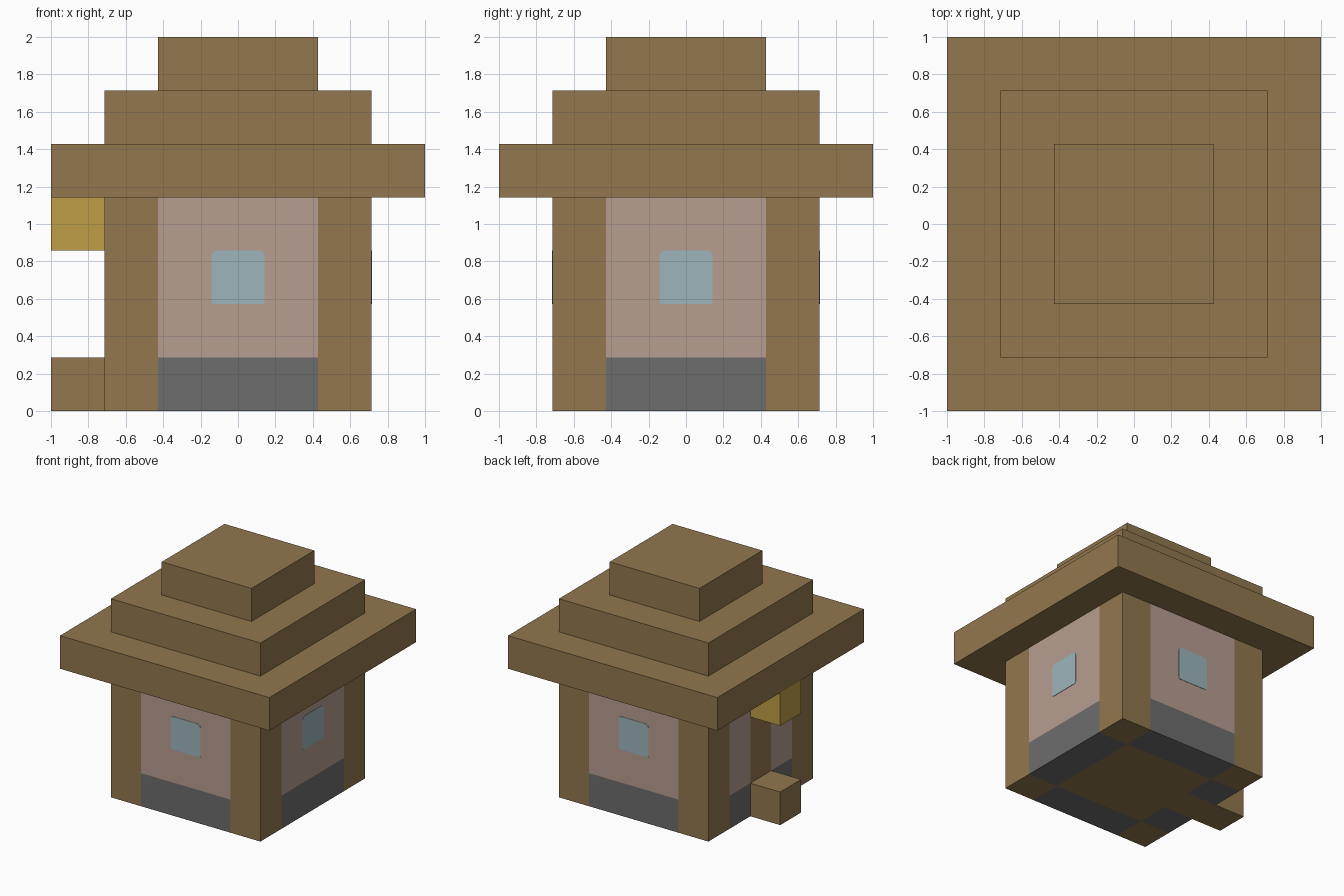
import bpy, bmesh, math
from mathutils import Matrix, Vector

if "Cube" in bpy.data.objects:
    bpy.data.objects.remove(bpy.data.objects["Cube"], do_unlink=True)

U = 2 / 7  # one building block


def material(name, rgb):
    linear = [((c / 255 + 0.055) / 1.055) ** 2.4 for c in rgb] + [1]
    mat = bpy.data.materials.new(name)
    mat.use_nodes = True
    mat.diffuse_color = linear
    mat.node_tree.nodes["Principled BSDF"].inputs["Base Color"].default_value = linear
    return mat


wood = material("wood brown", (146, 119, 78))
plaster = material("plaster pink", (183, 157, 144))
stone = material("stone grey", (109, 109, 109))
glass = material("window blue", (156, 181, 188))
glow = material("lantern yellow", (190, 157, 70))


def block(name, center, size, mat, turn=0, rounded=False):
    """Box measured in blocks, turned about z; rounded softens the pane corners."""
    bm = bmesh.new()
    bmesh.ops.create_cube(bm, size=1)
    bmesh.ops.scale(bm, vec=Vector(size) * U, verts=bm.verts)
    if rounded:
        for top, radius in ((True, 0.03), (False, 0.016)):
            edges = [e for e in bm.edges
                     if abs(e.verts[0].co.y - e.verts[1].co.y) > 0.001
                     and (e.verts[0].co.z > 0) == top]
            bmesh.ops.bevel(bm, geom=edges, offset=radius, segments=4,
                            profile=0.5, affect='EDGES')
    bmesh.ops.translate(bm, vec=Vector(center) * U, verts=bm.verts)
    bmesh.ops.rotate(bm, cent=(0, 0, 0), matrix=Matrix.Rotation(turn, 3, 'Z'), verts=bm.verts)
    mesh = bpy.data.meshes.new(name)
    bm.to_mesh(mesh)
    bm.free()
    mesh.materials.append(mat)
    obj = bpy.data.objects.new(name, mesh)
    bpy.context.collection.objects.link(obj)
    return obj


# Corner posts
for side_x, left_right in ((1, "left"), (-1, "right")):
    for side_y, front_back in ((-1, "front"), (1, "back")):
        block(f"{front_back}_{left_right}_post", (2 * side_x, 2 * side_y, 2), (1, 1, 4), wood)

# Floor
block("floor", (0, 0, 0.5), (3, 3, 1), wood)

# Three walls with a stone footing and a window
for name, turn in (("front", 0), ("left", math.pi / 2), ("back", math.pi)):
    block(f"{name}_footing", (0, -2, 0.5), (3, 1, 1), stone, turn)
    block(f"{name}_wall", (0, -2, 2.5), (3, 1, 3), plaster, turn)
    block(f"{name}_window", (0, -2.5, 2.5), (1, 0.02, 1), glass, turn, True)

# Entrance wall, with a wooden door between two plastered strips
turn = -math.pi / 2
for x, side in ((-1, "back"), (1, "front")):
    block(f"entrance_{side}_footing", (x, -2, 0.5), (1, 1, 1), stone, turn)
    block(f"entrance_{side}_wall", (x, -2, 2.5), (1, 1, 3), plaster, turn)
block("door", (0, -2, 1.5), (1, 1, 3), wood, turn)
block("door_lintel", (0, -2, 3.5), (1, 1, 1), plaster, turn)
block("door_step", (0, -3, 0.5), (1, 1, 1), wood, turn)
block("lantern", (0, -3, 3.5), (1, 1, 1), glow, turn)

# Stepped roof
for level, (name, width) in enumerate((("eaves", 7), ("roof_middle", 5), ("roof_top", 3))):
    block(name, (0, 0, 4.5 + level), (width, width, 1), wood)
